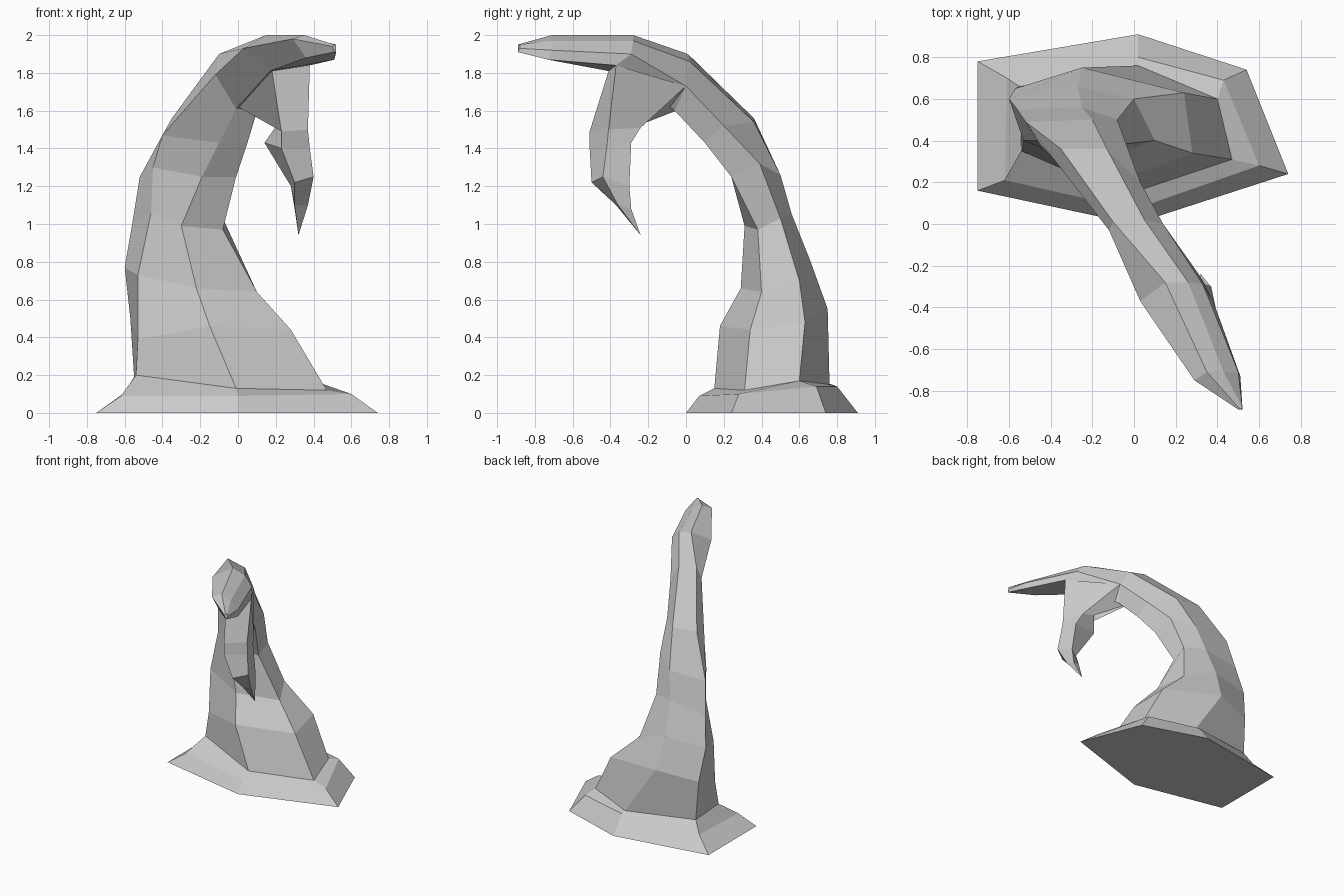
import bpy, bmesh
from mathutils import Vector


def loft(name, rings, cap_start=False, cap_end=False, tip=None):
    """Skin faceted cross-sections in order; optionally close with caps or a point."""
    bm = bmesh.new()
    loops = [[bm.verts.new(Vector(p)) for p in ring] for ring in rings]
    n = len(loops[0])
    for lo, hi in zip(loops, loops[1:]):
        for i in range(n):
            j = (i + 1) % n
            bm.faces.new((lo[i], lo[j], hi[j], hi[i]))
    if cap_start:
        bm.faces.new(loops[0][::-1])
    if cap_end:
        bm.faces.new(loops[-1])
    if tip:
        t = bm.verts.new(Vector(tip))
        for i in range(n):
            bm.faces.new((loops[-1][i], loops[-1][(i + 1) % n], t))
    mesh = bpy.data.meshes.new(name)
    bm.to_mesh(mesh)
    bm.free()
    obj = bpy.data.objects.new(name, mesh)
    bpy.context.collection.objects.link(obj)
    return obj


# Six-sided sections run: front, right, back right, back, back left, front left
# Flared foot
foot = [
    [(0, 0, 0), (.74, .24, 0), (.54, .74, 0), (.02, .91, 0), (-.75, .78, 0), (-.75, .16, 0)],
    [(0, .07, .09), (.6, .28, .1), (.43, .69, .14), (.02, .80, .14), (-.61, .70, .1), (-.62, .21, .09)],
    [(-.01, .15, .13), (.47, .31, .12), (.4, .6, .17), (.02, .76, .15), (-.55, .66, .19), (-.54, .35, .2)],
]
loft("foot", foot, cap_start=True)

# Tapering trunk
trunk = [
    [(-.15, .18, .46), (.28, .34, .44), (.24, .63, .48), (-.25, .75, .55), (-.57, .65, .5), (-.53, .38, .39)],
    [(-.22, .29, .66), (.1, .4, .64), (0, .6, .7), (-.27, .66, .8), (-.6, .6, .77), (-.53, .4, .73)],
    [(-.3, .31, .99), (-.08, .38, .97), (-.08, .5, 1.03), (-.25, .56, 1.05), (-.56, .55, 1.0), (-.46, .4, 1.06)],
    [(-.19, .26, 1.25), (-.01, .24, 1.25), (-.04, .39, 1.32), (-.2, .5, 1.26), (-.52, .49, 1.25), (-.45, .38, 1.3)],
]
loft("trunk", foot[-1:] + trunk)

# Bent neck
neck = [
    [(-.1, .13, 1.43), (.05, .1, 1.43), (.03, .2, 1.52), (-.13, .36, 1.54), (-.35, .36, 1.56), (-.4, .33, 1.47)],
    [(-.01, 0, 1.61), (.1, -.06, 1.6), (.14, 0, 1.73), (.05, .02, 1.86), (-.1, .01, 1.9), (-.12, -.03, 1.79)],
    [(.17, -.41, 1.81), (.38, -.37, 1.84), (.33, -.29, 1.9), (.26, -.28, 1.97), (.15, -.28, 2), (.03, -.37, 1.93)],
]
loft("neck", trunk[-1:] + neck)

# Upper beak
beak = [
    [(.36, -.75, 1.88), (.51, -.73, 1.87), (.5, -.71, 1.92), (.43, -.71, 1.97), (.35, -.71, 2), (.29, -.75, 1.98)],
    [(.51, -.89, 1.91), (.52, -.89, 1.91), (.52, -.88, 1.93), (.52, -.88, 1.95), (.51, -.89, 1.95), (.5, -.89, 1.94)],
]
loft("beak", neck[-1:] + beak, cap_end=True)

# Hooked lower jaw: front left, front right, back right, back left
jaw = [
    [(.18, -.41, 1.81), (.38, -.37, 1.84), (.14, 0, 1.73), (0, 0, 1.62)],
    [(.23, -.51, 1.49), (.37, -.41, 1.5), (.31, -.24, 1.51), (.21, -.23, 1.53)],
    [(.23, -.51, 1.4), (.38, -.42, 1.4), (.34, -.29, 1.43), (.14, -.31, 1.43)],
    [(.3, -.5, 1.22), (.4, -.44, 1.25), (.37, -.3, 1.2), (.28, -.36, 1.2)],
    [(.3, -.37, 1.1), (.37, -.36, 1.1), (.36, -.29, 1.08), (.3, -.3, 1.08)],
]
loft("jaw", jaw, cap_start=True, tip=(.32, -.24, .94))
